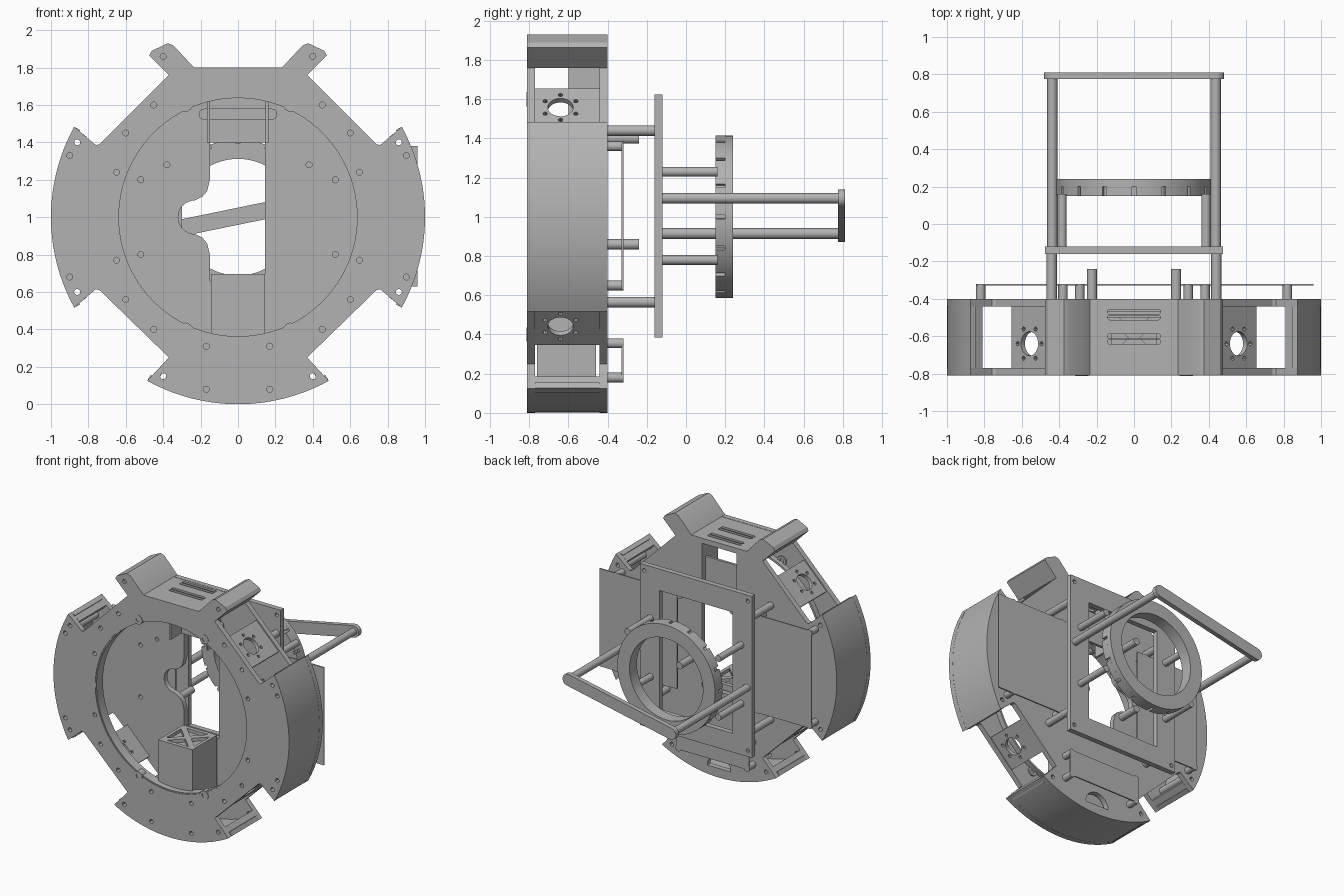
import bpy, bmesh
from math import sin, cos, radians, pi
from mathutils import Matrix, Vector

if "Cube" in bpy.data.objects:
    bpy.data.objects.remove(bpy.data.objects["Cube"])

grey = bpy.data.materials.new("plain grey")
grey.use_nodes = True
grey.diffuse_color = (0.45, 0.45, 0.45, 1)
grey.node_tree.nodes["Principled BSDF"].inputs["Base Color"].default_value = (0.45, 0.45, 0.45, 1)

FRONT, FRONT_IN, BACK_IN, BACK = -0.81, -0.77, -0.44, -0.40
made = []


# Extrude nested closed outlines (inner ones become holes)
def extrude(name, loops, thick, matrix):
    curve = bpy.data.curves.new(name, 'CURVE')
    curve.dimensions = '2D'
    curve.fill_mode = 'BOTH'
    curve.extrude = thick / 2
    for loop in loops:
        spline = curve.splines.new('POLY')
        spline.points.add(len(loop) - 1)
        for point, (a, b) in zip(spline.points, loop):
            point.co = (a, b, 0, 1)
        spline.use_cyclic_u = True
    temp = bpy.data.objects.new(name + " outline", curve)
    bpy.context.collection.objects.link(temp)
    graph = bpy.context.evaluated_depsgraph_get()
    mesh = bpy.data.meshes.new_from_object(temp.evaluated_get(graph))
    bpy.data.objects.remove(temp)
    bm = bmesh.new()
    bm.from_mesh(mesh)
    bmesh.ops.remove_doubles(bm, verts=bm.verts, dist=0.0001)
    bmesh.ops.transform(bm, matrix=matrix, verts=bm.verts)
    bmesh.ops.recalc_face_normals(bm, faces=bm.faces)
    bm.to_mesh(mesh)
    bm.free()
    mesh.materials.clear()
    mesh.materials.append(grey)
    obj = bpy.data.objects.new(name, mesh)
    bpy.context.collection.objects.link(obj)
    made.append(obj)


# Upright plate drawn in x and z, running from y0 to y1
def plate(name, loops, y0, y1):
    extrude(name, loops, y1 - y0,
            Matrix.Translation((0, (y0 + y1) / 2, 0)) @ Matrix.Rotation(pi / 2, 4, 'X'))


# Plate facing outward at an angle round the hub, drawn across its width and y
def slab(name, loops, angle, dist, thick):
    c, s = cos(radians(angle)), sin(radians(angle))
    m = Matrix(((s, 0, c, c * dist), (0, 1, 0, 0), (-c, 0, s, 1 + s * dist), (0, 0, 0, 1)))
    extrude(name, loops, thick, m)


def arc(x, z, r, a0, a1, n):
    return [(x + r * cos(radians(a0 + (a1 - a0) * i / n)),
             z + r * sin(radians(a0 + (a1 - a0) * i / n))) for i in range(n + 1)]


def circle(x, z, r, n=16):
    return arc(x, z, r, 0, 360 - 360 / n, n - 1)


def rect(x0, x1, z0, z1):
    return [(x0, z0), (x1, z0), (x1, z1), (x0, z1)]


def stadium(x, z, half, r, tilt=0):
    t = radians(tilt)
    dx, dz = half * cos(t), half * sin(t)
    return (arc(x + dx, z + dz, r, tilt - 90, tilt + 90, 10)
            + arc(x - dx, z - dz, r, tilt + 90, tilt + 270, 10))


def sides(points):
    return [(s * x, z) for x, z in points for s in (-1, 1)]


def flip(loop, s):
    return [(s * x, z) for x, z in loop]


def rods(name, points, r, y0, y1):
    for x, z in points:
        plate(name, [circle(x, z, r)], y0, y1)


# Body outline: four notches between a squared top and round sides and bottom
arm = [(.235, 1.80), (.345, 1.918), (.375, 1.93), (.46, 1.89), (.475, 1.865), (.37, 1.76)]
half = (arm + [(.74, 1.39), (.76, 1.385)] + arc(0, 1, 1, 28.9, -28.9, 32)
        + [(.76, .615), (.74, .61), (.37, .25)] + arc(0, 1, 1, -61, -90, 14))
outline = half + [(-x, z) for x, z in reversed(half[:-1])]

through = sides([(.86, 1.40), (.86, .60), (.40, .15)])
screws = sides([(.40, 1.86), (.90, 1.33), (.90, .68), (.65, 1.24), (.65, .77), (.60, 1.45),
                (.60, .56), (.45, 1.60), (.45, .40), (.17, .31), (.17, .08)])
holes = [circle(x, z, .016, 12) for x, z in through + screws]

# Front plate with its lip and mounting bosses
plate("front_plate", [outline, circle(0, 1, .645, 96)] + holes, FRONT, FRONT_IN)
plate("opening_lip", [circle(0, 1, .652, 96), circle(0, 1, .637, 96)], FRONT + .005, -.73)
for x, z in sides([(.28, 1.60), (.28, .40)]):
    plate("lip_boss", [circle(x, z, .036), circle(x, z, .016)], FRONT - .003, -.76)

# Back plate with a tall slot and a side lobe
slot = ([(.145, .66), (.145, 1.76), (-.15, 1.76), (-.15, 1.2), (-.165, 1.14), (-.19, 1.11), (-.23, 1.09)]
        + arc(-.23, 1, .09, 100, 260, 12)
        + [(-.23, .91), (-.19, .89), (-.165, .86), (-.15, .80), (-.15, .66)])
inner = [circle(x, z, .016, 12) for x, z in sides([(.38, 1.28), (.52, 1.2), (.52, .8)])]
plate("back_plate", [outline, slot, arc(0, .07, .10, 0, 180, 16)] + holes[:6] + inner, BACK_IN, BACK)

# Curved outer walls
for name, a0, a1 in (("left_wall", -28.9, 28.9), ("right_wall", 151.1, 208.9), ("bottom_wall", 241, 299)):
    plate(name, [arc(0, 1, .999, a0, a1, 32) + arc(0, 1, .965, a1, a0, 32)], FRONT_IN, BACK_IN)

# Top arms, notch walls and posts
for s in (-1, 1):
    plate("top_arm", [flip(arm, s)], FRONT_IN, BACK_IN)
    for z in (1, -1):
        plate("side_notch_wall", [flip([(.874, 1 + .48 * z), (.81, 1 + .43 * z), (.83, 1 + .40 * z),
                                        (.895, 1 + .44 * z)], s)], FRONT_IN, BACK_IN)
    plate("bottom_notch_wall", [flip([(.48, .13), (.43, .185), (.405, .165), (.45, .105)], s)],
          FRONT_IN, BACK_IN)
rods("body_post", sides([(.90, 1.33), (.90, .68)]), .025, FRONT_IN, BACK_IN)

# Four diagonal motor panels, each with a shaft hole and six screw holes
motor = [rect(-.135, .135, FRONT_IN, BACK_IN), circle(0, -.64, .065, 24)]
motor += [circle(x, y, .012, 8) for x, y in circle(0, -.64, .09, 6)]
for angle in (45, 135, 225, 315):
    slab("motor_panel", motor, angle, .775, .03)

# Top cover and the bracket under it
slab("top_cover", [rect(-.24, .24, FRONT_IN, BACK_IN)]
     + [stadium(0, y, .13, .012) for y in (-.47, -.50, -.60, -.63)], 90, .783, .03)
for x in (-.165, .148):
    plate("bracket_side", [rect(x, x + .015, 1.40, 1.77)], -.60, BACK_IN)
plate("bracket_panel", [rect(-.15, .148, 1.40, 1.64)], -.47, -.45)
plate("bracket_bar", [stadium(0, 1.55, .18, .03)], -.50, -.47)

# Battery box with a lattice lid
plate("battery_box", [rect(-.145, .145, .10, .67)], FRONT_IN + .01, -.46)
lid = [rect(-.145, .145, -.76, -.46)]
for k in range(4):
    t = Matrix.Rotation(k * pi / 2, 2)
    lid.append([(v.x, v.y - .61) for v in (t @ Vector(p) for p in ((.03, 0), (.12, -.09), (.12, .09)))])
slab("battery_lid", lid, 270, .32, .03)

# Thin boards on standoffs behind the body
plate("left_board", [rect(.30, .96, .63, 1.38)], -.33, -.32)
plate("right_board", [rect(-.84, -.30, .63, 1.38)], -.33, -.32)
plate("lower_board", [rect(-.31, .31, .17, .37)], -.33, -.32)
rods("board_standoff", sides([(.82, 1.36), (.82, .65), (.38, 1.36), (.38, .65), (.29, .355), (.29, .18)]),
     .025, BACK, -.32)
rods("long_standoff", [(-.225, 1.40), (.225, .86), (-.225, .86), (.225, 1.40)], .027, BACK, -.24)

# Rear frame and its posts
plate("rear_frame", [rect(-.475, .475, .385, 1.625), rect(-.31, .31, .53, 1.46)]
      + [circle(x, z, .015, 12) for x, z in sides([(.44, 1.58), (.44, .43)])], -.16, -.12)
rods("frame_post", sides([(.44, 1.44), (.44, .565)]), .027, BACK, -.16)

# Notched ring on four posts
rods("ring_post", sides([(.385, 1.23), (.385, .78)]), .025, -.12, .16)
notched = []
for k in range(16):
    a = k * 22.5
    notched += arc(0, 1, .415, a + 1.4, a + 21.1, 6)
    notched += arc(0, 1, .395, a + 21.1, a + 23.9, 1)
plate("ring_front", [notched, circle(0, 1, .312, 64)], .15, .20)
plate("ring_back", [circle(0, 1, .415, 96), circle(0, 1, .312, 64)], .20, .24)

# Tilted rear bar on two long posts
rods("bar_post", [(-.437, .915), (.437, 1.095)], .027, -.12, .78)
plate("rear_bar", [stadium(0, 1.005, .446, .045, 11.6)], .775, .81)

# Smooth the round walls, keep the edges sharp
bpy.ops.object.select_all(action='DESELECT')
for obj in made:
    obj.select_set(True)
bpy.context.view_layer.objects.active = made[0]
bpy.ops.object.shade_smooth_by_angle(angle=radians(30))
